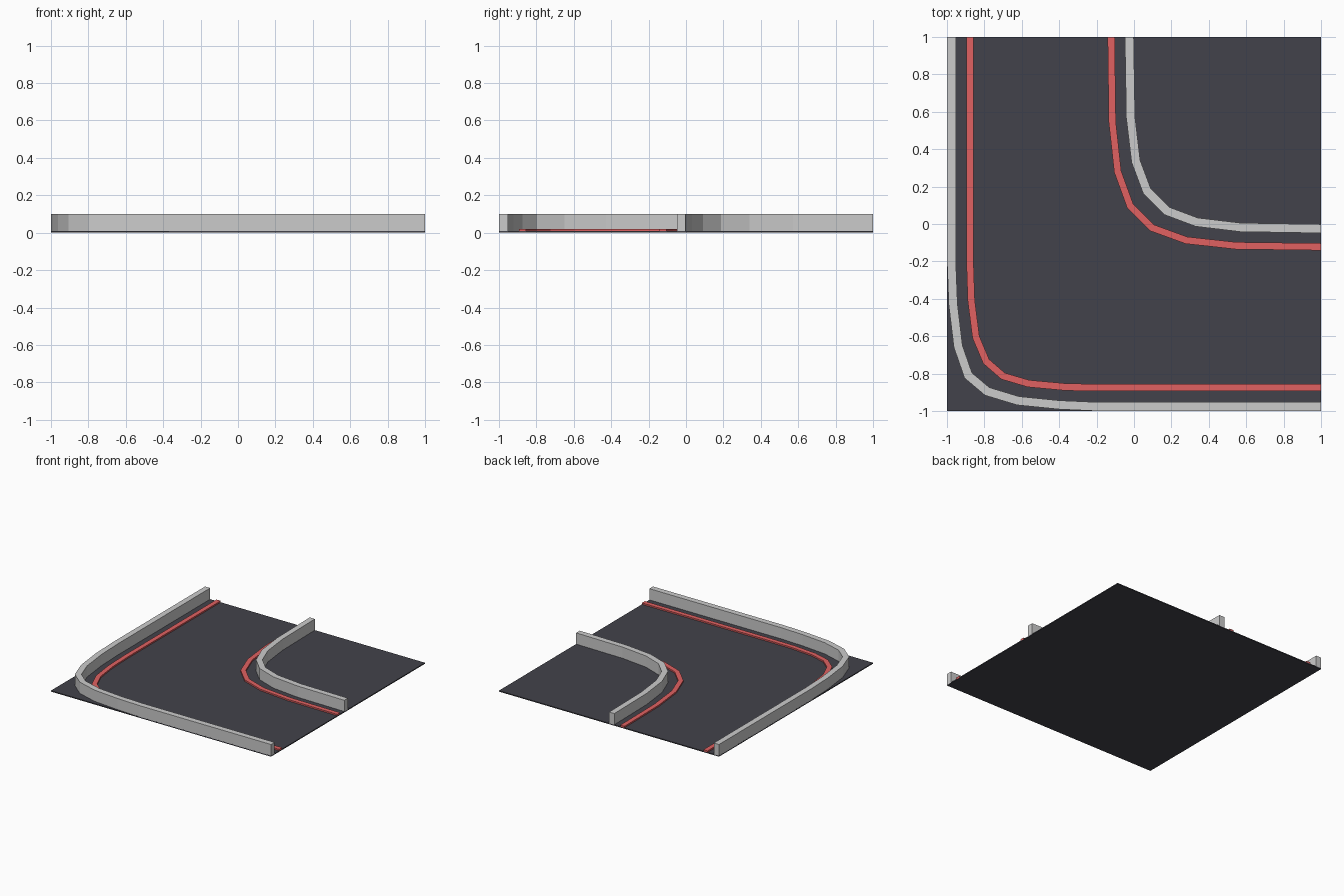
import bpy, bmesh
from mathutils import Vector

if "Cube" in bpy.data.objects:
    bpy.data.objects.remove(bpy.data.objects["Cube"])


def material(name, rgb):
    m = bpy.data.materials.new(name)
    m.diffuse_color = (*rgb, 1)
    m.use_nodes = True
    m.node_tree.nodes["Principled BSDF"].inputs["Base Color"].default_value = m.diffuse_color
    return m


def finish(name, bm, mat=None):
    bmesh.ops.recalc_face_normals(bm, faces=bm.faces)
    me = bpy.data.meshes.new(name)
    bm.to_mesh(me)
    bm.free()
    ob = bpy.data.objects.new(name, me)
    bpy.context.collection.objects.link(ob)
    if mat:
        me.materials.append(mat)
    return ob


def strip(name, path, width, z0, z1, mat=None):
    """Mitred rectangular section along a path, with ends cut square to the tile."""
    pts = [Vector(p) for p in path]
    dirs = [(b - a).normalized() for a, b in zip(pts, pts[1:])]
    dirs = [Vector((0, -1))] + dirs[1:-1] + [Vector((1, 0))]
    bm = bmesh.new()
    rings = []
    for i, p in enumerate(pts):
        d0, d1 = dirs[max(i - 1, 0)], dirs[min(i, len(dirs) - 1)]
        t = (d0 + d1).normalized()
        side = Vector((-t.y, t.x)) * (width / 2 / max(t.dot(d0), 0.5))
        rings.append([bm.verts.new((*(p + s * side), z))
                      for s, z in ((-1, z0), (1, z0), (1, z1), (-1, z1))])
    for a, b in zip(rings, rings[1:]):
        for k in range(4):
            j = (k + 1) % 4
            bm.faces.new((a[k], a[j], b[j], b[k]))
    bm.faces.new(rings[0])
    bm.faces.new(rings[-1])
    return finish(name, bm, mat)


def mirrored(half):
    """Complete a bend by reflecting it over the tile diagonal."""
    return half + [(y, x) for x, y in reversed(half)]


asphalt = material("asphalt", (0.055, 0.055, 0.07))
red = material("red_paint", (0.75, 0.12, 0.12))

# Road slab
bm = bmesh.new()
bmesh.ops.create_cube(bm, size=2)
for v in bm.verts:
    v.co.z = 0.008 if v.co.z > 0 else 0
finish("road_slab", bm, asphalt)

# Inner bend
strip("inner_wall", mirrored([(-0.025, 1), (-0.018, 0.57), (0.01, 0.335), (0.07, 0.175)]),
      0.047, 0.004, 0.1)
strip("inner_line", mirrored([(-0.122, 1), (-0.116, 0.545), (-0.087, 0.28), (-0.02, 0.096)]),
      0.038, 0.004, 0.02, red)

# Outer bend
strip("outer_wall", [(-0.976, 1), (-0.976, -0.2), (-0.967, -0.43), (-0.94, -0.655),
                     (-0.886, -0.81), (-0.785, -0.895), (-0.62, -0.945),
                     (-0.4, -0.967), (-0.2, -0.976), (1, -0.976)], 0.047, 0.004, 0.1)
strip("outer_line", [(-0.877, 1), (-0.877, -0.2), (-0.87, -0.41), (-0.845, -0.605),
                     (-0.79, -0.735), (-0.7, -0.813), (-0.565, -0.853),
                     (-0.36, -0.872), (-0.15, -0.875), (1, -0.875)], 0.038, 0.004, 0.02, red)
